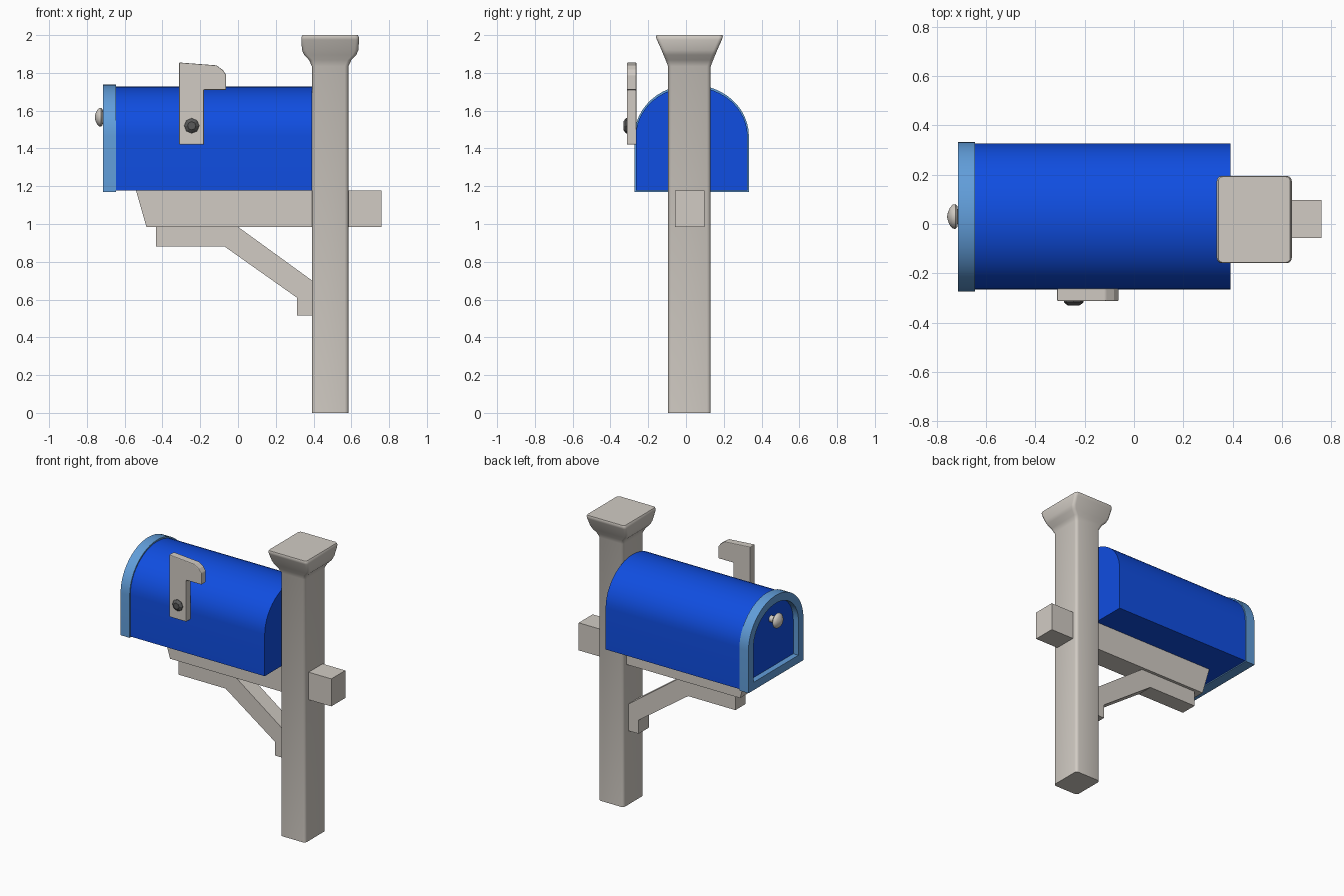
import bpy, bmesh, math
from mathutils import Vector

if "Cube" in bpy.data.objects:
    bpy.data.objects.remove(bpy.data.objects["Cube"])


def material(name, rgb):
    m = bpy.data.materials.new(name)
    m.diffuse_color = (*rgb, 1)
    m.use_nodes = True
    m.node_tree.nodes["Principled BSDF"].inputs["Base Color"].default_value = m.diffuse_color
    return m


STONE = material("warm grey", (0.64, 0.60, 0.55))
BLUE = material("blue", (0.005, 0.075, 0.75))
LIGHT = material("light blue", (0.12, 0.34, 0.70))
DARK = material("dark grey", (0.10, 0.10, 0.10))


def finish(bm, name, mat, smooth=None, bevel=0):
    bmesh.ops.recalc_face_normals(bm, faces=bm.faces)
    me = bpy.data.meshes.new(name)
    bm.to_mesh(me)
    bm.free()
    ob = bpy.data.objects.new(name, me)
    bpy.context.collection.objects.link(ob)
    me.materials.append(mat)
    if bevel:
        b = ob.modifiers.new("bevel", 'BEVEL')
        b.width, b.segments = bevel, 2
    if smooth:
        bpy.ops.object.select_all(action='DESELECT')
        ob.select_set(True)
        bpy.context.view_layer.objects.active = ob
        bpy.ops.object.shade_smooth_by_angle(angle=math.radians(smooth))
    return ob


def loft(name, rings, mat, smooth=None, bevel=0, closed=False):
    """Skin equal-length rings; cap the ends, or join last ring to first."""
    bm = bmesh.new()
    vs = [[bm.verts.new(p) for p in r] for r in rings]
    n = len(vs[0])
    pairs = list(zip(vs, vs[1:])) + ([(vs[-1], vs[0])] if closed else [])
    for a, b in pairs:
        for i in range(n):
            j = (i + 1) % n
            bm.faces.new((a[i], a[j], b[j], b[i]))
    if not closed:
        bm.faces.new(vs[0])
        bm.faces.new(vs[-1])
    return finish(bm, name, mat, smooth, bevel)


def side_prism(name, pts, y0, y1, mat, bevel=0):
    return loft(name, [[(x, y, z) for x, z in pts] for y in (y0, y1)], mat, bevel=bevel)


def lathe(name, centre, axis, profile, sides, mat, smooth):
    """Rings of (distance along axis, radius) turned around axis."""
    axis = Vector(axis)
    u = axis.orthogonal().normalized()
    v = axis.cross(u)
    ang = [2 * math.pi * i / sides for i in range(sides)]
    rings = [[Vector(centre) + axis * d + (u * math.cos(a) + v * math.sin(a)) * r
              for a in ang] for d, r in profile]
    return loft(name, rings, mat, smooth)


def arch(x, half, bottom, spring, top, steps=24):
    """Arched mailbox outline in the yz plane."""
    c = 0.03
    pts = [(x, c - half, bottom), (x, c + half, bottom)]
    for i in range(steps + 1):
        a = math.pi * i / steps
        pts.append((x, c + half * math.cos(a), spring + (top - spring) * math.sin(a)))
    return pts


def rounded_rect(z, hx, hy, r):
    pts = []
    for k, (sx, sy) in enumerate(((1, 1), (-1, 1), (-1, -1), (1, -1))):
        for i in range(4):
            a = math.pi / 2 * (k + i / 3)
            pts.append((0.488 + sx * (hx - r) + r * math.cos(a),
                        0.018 + sy * (hy - r) + r * math.sin(a), z))
    return pts


# post with flared cap
loft("post", [rounded_rect(*s) for s in (
    (0, .097, .113, .02), (1.835, .097, .113, .02), (1.868, .112, .126, .02),
    (1.895, .138, .137, .02), (1.92, .149, .147, .02), (1.975, .153, .172, .02),
    (1.99, .152, .177, .02), (2.0, .146, .174, .018))], STONE, 40)

# support beam with slanted end, and diagonal bracket
side_prism("beam", [(-.54, 1.177), (-.485, .985), (.76, .985), (.76, 1.177)],
           -.057, .097, STONE)
side_prism("bracket", [(-.435, .985), (-.435, .88), (-.07, .88), (.312, .61), (.312, .515),
                       (.40, .515), (.40, .695), (0, .985)], -.037, .077, STONE)

# mailbox body
loft("mailbox_body", [arch(x, .296, 1.177, 1.465, 1.727) for x in (-.675, .392)], BLUE, 40)

# raised rim around the door
outer, inner = (.303, 1.17, 1.465, 1.738), (.248, 1.225, 1.465, 1.683)
loft("door_rim", [arch(-.645, *outer), arch(-.715, *outer),
                  arch(-.715, *inner), arch(-.645, *inner)], LIGHT, 40, closed=True)

# door knob
lathe("door_knob", (-.67, .03, 1.565), (-1, 0, 0),
      [(0, .022), (.044, .022), (.047, .043), (.055, .051), (.066, .049),
       (.077, .036), (.085, .018), (.088, .004)], 20, STONE, 50)

# signal flag and its bolt
side_prism("flag", [(-.312, 1.42), (-.18, 1.42), (-.18, 1.71), (-.063, 1.71), (-.063, 1.79),
                    (-.082, 1.817), (-.115, 1.84), (-.312, 1.855)],
           -.313, -.262, STONE, bevel=.005)
lathe("flag_bolt", (-.245, -.305, 1.52), (0, -1, 0),
      [(0, .040), (.012, .040), (.018, .034), (.026, .022)], 8, DARK, 20)
